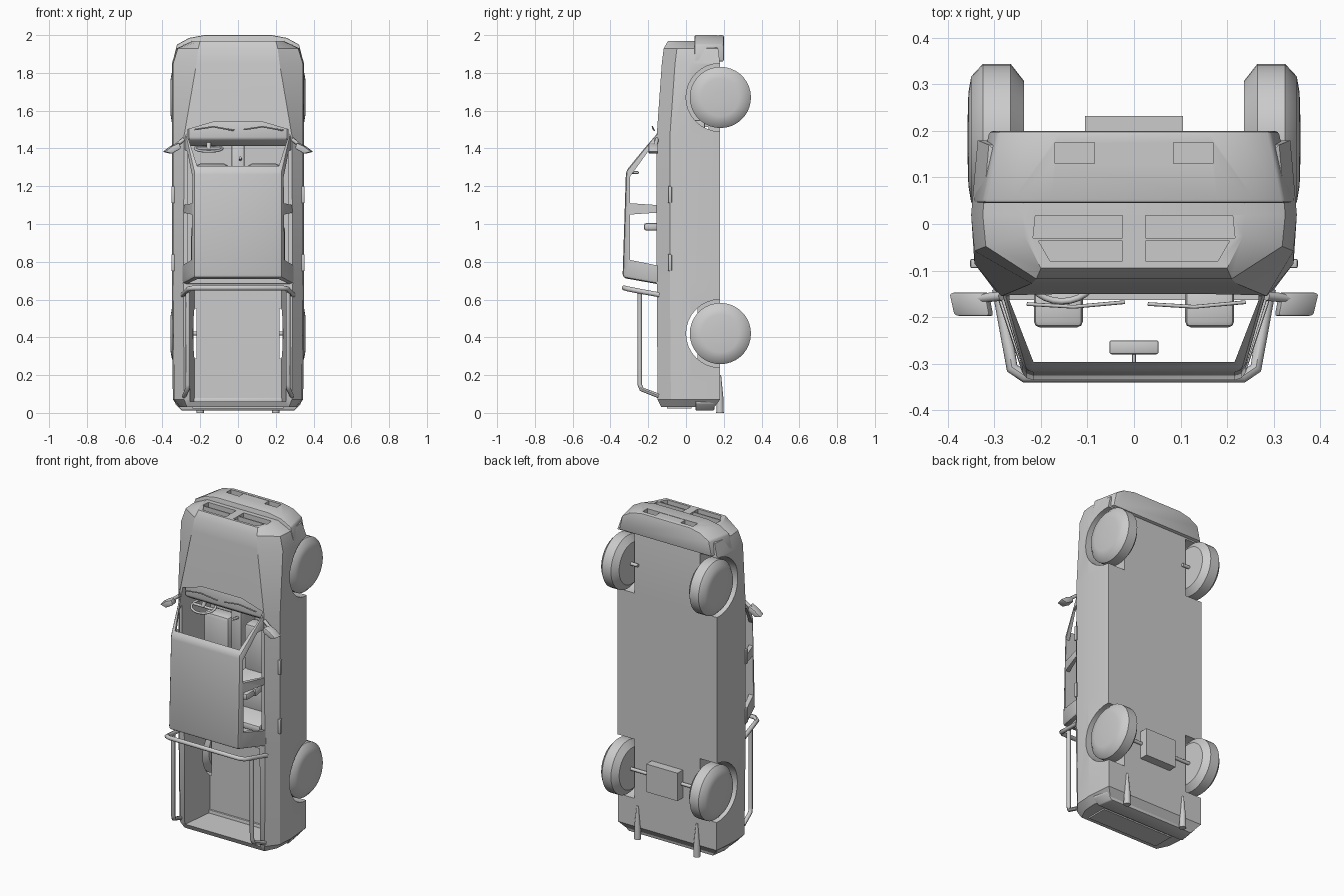
import bpy, bmesh
from math import pi, cos, sin
from mathutils import Vector

cube = bpy.data.objects.get("Cube")
if cube:
    bpy.data.objects.remove(cube, do_unlink=True)


def activate(ob):
    bpy.ops.object.select_all(action='DESELECT')
    ob.select_set(True)
    bpy.context.view_layer.objects.active = ob


def smooth(ob, angle=0.55):
    activate(ob)
    bpy.ops.object.shade_smooth_by_angle(angle=angle)


def loft(name, rings, closed=False):
    """Skin a list of equal-length point rings and cap both ends."""
    bm = bmesh.new()
    rows = [[bm.verts.new(p) for p in ring] for ring in rings]
    n = len(rows[0])
    for a, b in zip(rows, rows[1:]):
        for i in range(n):
            j = (i + 1) % n
            bm.faces.new((a[i], a[j], b[j], b[i]))
    bm.faces.new(rows[0])
    bm.faces.new(rows[-1])
    bmesh.ops.recalc_face_normals(bm, faces=bm.faces)
    me = bpy.data.meshes.new(name)
    bm.to_mesh(me)
    bm.free()
    ob = bpy.data.objects.new(name, me)
    bpy.context.collection.objects.link(ob)
    return ob


def prism(name, pts, axis, lo, hi, taper=1.0, bevel=0.0):
    """Extrude a 2D outline along an axis; taper scales the far end's first coordinate."""
    def place(u, v, d):
        return {'x': (d, u, v), 'y': (u, d, v), 'z': (u, v, d)}[axis]
    ob = loft(name, [[place(u, v, lo) for u, v in pts],
                     [place(u * taper, v, hi) for u, v in pts]])
    return round_edges(ob, bevel) if bevel else ob


def round_edges(ob, width, segments=2):
    m = ob.modifiers.new("bevel", 'BEVEL')
    m.width, m.segments, m.limit_method = width, segments, 'ANGLE'
    activate(ob)
    bpy.ops.object.modifier_apply(modifier="bevel")
    smooth(ob)
    return ob


def box(name, x, y, z, bevel=0.0):
    return prism(name, [(x[0], y[0]), (x[1], y[0]), (x[1], y[1]), (x[0], y[1])],
                 'z', z[0], z[1], bevel=bevel)


def mirrored(half):
    """Complete a right-hand outline with its reflection."""
    return half + [(-u, v) for u, v in reversed(half)]


def cut(ob, *cutters):
    for c in cutters:
        m = ob.modifiers.new("cut", 'BOOLEAN')
        m.operation, m.solver, m.object = 'DIFFERENCE', 'EXACT', c
        activate(ob)
        bpy.ops.object.modifier_apply(modifier="cut")


def discard(*obs):
    for ob in obs:
        bpy.data.objects.remove(ob, do_unlink=True)


def lathe_x(name, profile, y, z, sides=32):
    """Turn (x, radius) points round an axis parallel to x."""
    rings = [[(x, y + r * cos(2 * pi * i / sides), z + r * sin(2 * pi * i / sides))
              for i in range(sides)] for x, r in profile]
    return loft(name, rings)


def tube(name, pts, r, cyclic=False):
    cu = bpy.data.curves.new(name, 'CURVE')
    cu.dimensions, cu.bevel_depth, cu.bevel_resolution = '3D', r, 2
    cu.use_fill_caps = True
    sp = cu.splines.new('POLY')
    sp.points.add(len(pts) - 1)
    for p, co in zip(sp.points, pts):
        p.co = (*co, 1)
    sp.use_cyclic_u = cyclic
    ob = bpy.data.objects.new(name, cu)
    bpy.context.collection.objects.link(ob)
    activate(ob)
    bpy.ops.object.convert(target='MESH')
    smooth(bpy.context.object, 0.8)


# Body: stations of (z, half width, half width at top, top y, floor y)
stations = [(.03, .31, .27, -.13, .15), (.07, .345, .285, -.15, .18), (.7, .35, .29, -.155, .18),
            (1.47, .35, .285, -.155, .18), (1.85, .35, .22, -.128, .18),
            (1.93, .325, .21, -.118, .17), (1.97, .24, .2, -.095, .1)]
rings = []
for z, w, wt, yt, yb in stations:
    half = [(wt, yt), (w * .98, yt + .07), (w, .02), (w * .96, yb)]
    rings.append([(x, y, z) for x, y in mirrored(half)])
body = loft("body", rings)

# Hollows for bed, cabin, wheels and grille
bed = prism("bed_cutter", mirrored([(.265, .06), (.265, .66)]), 'y', -.25, .06, .87)
cavity = prism("cabin_cutter", mirrored([(.268, .74), (.268, 1.5), (.13, 1.54)]), 'y', -.167, .12)
cut(body, bed, cavity)
for side in (-1, 1):
    for z in (.42, 1.67):
        arch = lathe_x("arch_cutter", [(side * .22, .18), (side * .5, .18)], .18, z)
        cut(body, arch)
        discard(arch)
    for pts in ([(.025, -.03), (.217, -.03), (.212, .018), (.025, .018)],
                [(.025, -.08), (.18, -.08), (.205, -.037), (.025, -.037)]):
        slot = prism("grille_cutter", [(side * u, v) for u, v in pts], 'z', 1.935, 2.1)
        cut(body, slot)
        discard(slot)
smooth(body, 0.5)

# Cabin: roof and pillars around open windows
base = [(.3, -.14, .68), (.285, -.14, 1.5), (-.285, -.14, 1.5), (-.3, -.14, .68)]
roof = [(.235, -.336, .715), (.235, -.318, 1.28), (-.235, -.318, 1.28), (-.235, -.336, .715)]
cabin = round_edges(loft("cabin", [base, roof]), .018)
inside = prism("inside_cutter", mirrored([(.268, -.163), (.216, -.297)]), 'z', .4, 1.8)
front_win = prism("front_window_cutter", [(-.15, 1.1), (-.297, 1.11), (-.297, 1.25),
                                          (-.2, 1.385), (-.15, 1.395)], 'x', -.5, .5)
rear_win = prism("rear_window_cutter", [(-.15, .78), (-.297, .81), (-.297, 1.05),
                                        (-.15, 1.06)], 'x', -.5, .5)
cut(cabin, inside, cavity, front_win, rear_win)
smooth(cabin, 0.5)
discard(bed, cavity, inside, front_win, rear_win)

# Bumpers
bumper = prism("front_bumper", mirrored([(.347, 1.86), (.325, 1.95), (.26, 1.985), (.18, 2.0)]),
               'y', .045, .2, .9, bevel=.008)
slot = box("bumper_cutter", (-.17, .17), (.13, .175), (1.96, 2.1))
cut(bumper, slot)
discard(slot)
box("front_plate", (-.085, .085), (.12, .195), (1.97, 1.998))
prism("rear_bumper", mirrored([(.335, .08), (.335, .05), (.3, .013)]), 'y', .05, .15, .95, bevel=.006)
box("tailgate_panel", (-.24, .24), (-.1, .03), (.022, .04))

# Wheels, axles and running gear
for side, label in ((1, "left"), (-1, "right")):
    for z, end in ((.42, "rear"), (1.67, "front")):
        tyre = [(.236, .06), (.236, .125), (.265, .162), (.325, .162), (.35, .135), (.356, .1), (.358, .03)]
        smooth(lathe_x(f"{end}_{label}_wheel", [(side * x, r) for x, r in tyre], .182, z, 36), 0.6)
        inner = .08 if end == "rear" else .19
        smooth(lathe_x(f"{end}_{label}_axle", [(side * inner, .01), (side * .25, .01)], .19, z, 12))
    # Exhaust pipe flaring towards the tail
    rings = [[(side * .2 + r * cos(pi * i / 6), .18 + r * sin(pi * i / 6), z) for i in range(12)]
             for z, r in ((0, .02), (.08, .018), (.2, .006))]
    smooth(loft(f"{label}_exhaust", rings))
    # Door handles
    for z, end in ((1.155, "front"), (.795, "rear")):
        box(f"{end}_{label}_handle", sorted((side * .335, side * .352)), (-.095, -.075),
            (z - .045, z + .045), .004)
    # Door mirror
    prism(f"{label}_mirror", [(side * u, v) for u, v in
          [(.31, 1.4), (.36, 1.372), (.4, 1.382), (.36, 1.412), (.32, 1.43)]],
          'y', -.147, -.198, .97, bevel=.006)
    tube(f"{label}_mirror_arm", [(side * .285, -.155, 1.45), (side * .335, -.16, 1.41)], .01)
    # Bed rail
    tube(f"{label}_bed_rail", [(side * x, y, z) for x, y, z in
         [(.265, -.245, .64), (.265, -.245, .15), (.268, -.235, .125), (.285, -.145, .09)]], .012)
    # Front seat with headrest
    xs = sorted((side * .05, side * .225))
    box(f"{label}_seat_cushion", xs, (-.02, .08), (1.02, 1.32), .025)
    prism(f"{label}_seat_back", [(.06, 1.07), (-.15, 1.01), (-.15, .96), (.06, 1.0)],
          'x', *xs, bevel=.015)
    box(f"{label}_headrest", sorted((side * .11, side * .215)), (-.222, -.14), (.965, 1.005), .012)
    # Wiper
    tube(f"{label}_wiper", [(side * .13 - .1, -.172, 1.5), (side * .13, -.178, 1.515),
                            (side * .13 + .11, -.168, 1.495)], .004)

box("differential", (-.105, .105), (.15, .232), (.33, .5))

# Roll bar behind the cabin
hoop = [(.292, -.14, .625), (.272, -.25, .645), (.262, -.31, .657), (.235, -.328, .662)]
tube("roll_bar", hoop + [(-x, y, z) for x, y, z in reversed(hoop)], .013)

# Rear bench
box("bench_cushion", (-.25, .25), (-.03, .08), (.8, .99), .02)
prism("bench_back", [(.06, .84), (-.15, .79), (-.15, .75), (.06, .76)], 'x', -.25, .25, bevel=.012)

# Dashboard, console, gear lever and cabin mirror
prism("dashboard", [(.1, 1.44), (-.08, 1.41), (-.14, 1.45), (-.14, 1.55), (.1, 1.55)],
      'x', -.262, .262, bevel=.01)
box("console", (-.035, .035), (-.02, .12), (1.1, 1.44), .008)
tube("gear_lever", [(.012, 0, 1.34), (.012, -.07, 1.35)], .008)
box("cabin_mirror", (-.053, .053), (-.28, -.25), (1.265, 1.28), .005)
tube("cabin_mirror_stem", [(0, -.3, 1.27), (0, -.265, 1.27)], .004)

# Steering wheel, tilted towards the driver
hub, tilt = Vector((-.155, -.11, 1.4)), .22
rim = [hub + Vector((.072 * cos(a), .072 * sin(a) * cos(tilt), .072 * sin(a) * sin(tilt)))
       for a in [2 * pi * i / 24 for i in range(24)]]
rim = [Vector((p.x, hub.y + (p.y - hub.y) * .8, p.z)) for p in rim]
tube("steering_rim", rim, .007, cyclic=True)
tube("steering_spoke", [rim[0], hub, rim[12]], .008)
tube("steering_column", [hub, hub + Vector((0, .02, .07))], .013)
